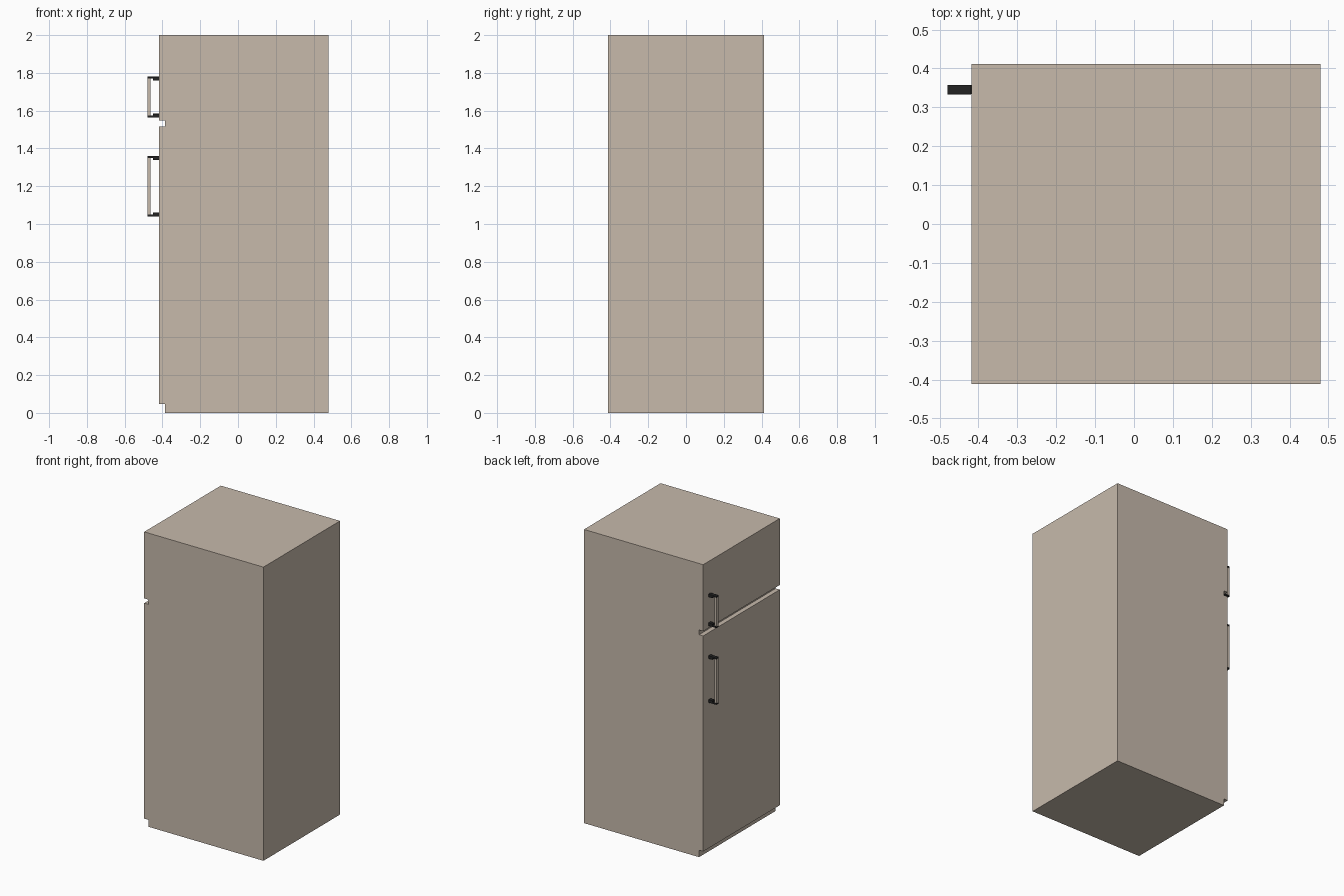
import bpy, bmesh

if "Cube" in bpy.data.objects:
    bpy.data.objects.remove(bpy.data.objects["Cube"])


def material(name, rgb):
    m = bpy.data.materials.new(name)
    m.diffuse_color = (*rgb, 1)
    m.use_nodes = True
    m.node_tree.nodes["Principled BSDF"].inputs["Base Color"].default_value = m.diffuse_color
    return m


beige = material("warm beige", (0.57, 0.49, 0.41))
black = material("black plastic", (0.017, 0.017, 0.017))


def box(name, lo, hi, mat, bevel=0):
    bm = bmesh.new()
    bmesh.ops.create_cube(bm, size=1)
    for v in bm.verts:
        v.co = [lo[i] + (v.co[i] + 0.5) * (hi[i] - lo[i]) for i in range(3)]
    me = bpy.data.meshes.new(name)
    bm.to_mesh(me)
    bm.free()
    me.materials.append(mat)
    ob = bpy.data.objects.new(name, me)
    bpy.context.collection.objects.link(ob)
    if bevel:
        mod = ob.modifiers.new("rounded edges", "BEVEL")
        mod.width = bevel
        mod.segments = 2
    return ob


W = 0.412      # half width
SEAM = -0.387  # cabinet front, behind the doors
DOOR = -0.418  # outer door face

# Cabinet and two doors, with open slots between and below them
box("cabinet", (SEAM, -W, 0), (0.48, W, 2), beige)
box("fridge_door", (DOOR, -W, 0.047), (SEAM, W, 1.515), beige)
box("freezer_door", (DOOR, -W, 1.547), (SEAM, W, 2), beige)


# Handles: beige bar held by a black stepped bracket at each end
def handle(name, z0, z1):
    y0, y1 = 0.333, 0.358
    box(name + "_bar", (-0.479, y0 + 0.003, z0 + 0.008),
        (-0.463, y1 - 0.003, z1 - 0.008), beige)
    for end, z, s in (("lower", z0, 1), ("upper", z1, -1)):
        for part, x0, t in (("arm", -0.48, 0.011), ("foot", -0.45, 0.021)):
            a, b = sorted((z, z + s * t))
            box(f"{name}_{end}_{part}", (x0, y0, a), (DOOR, y1, b), black, 0.002)


handle("freezer_handle", 1.563, 1.78)
handle("fridge_handle", 1.04, 1.36)
